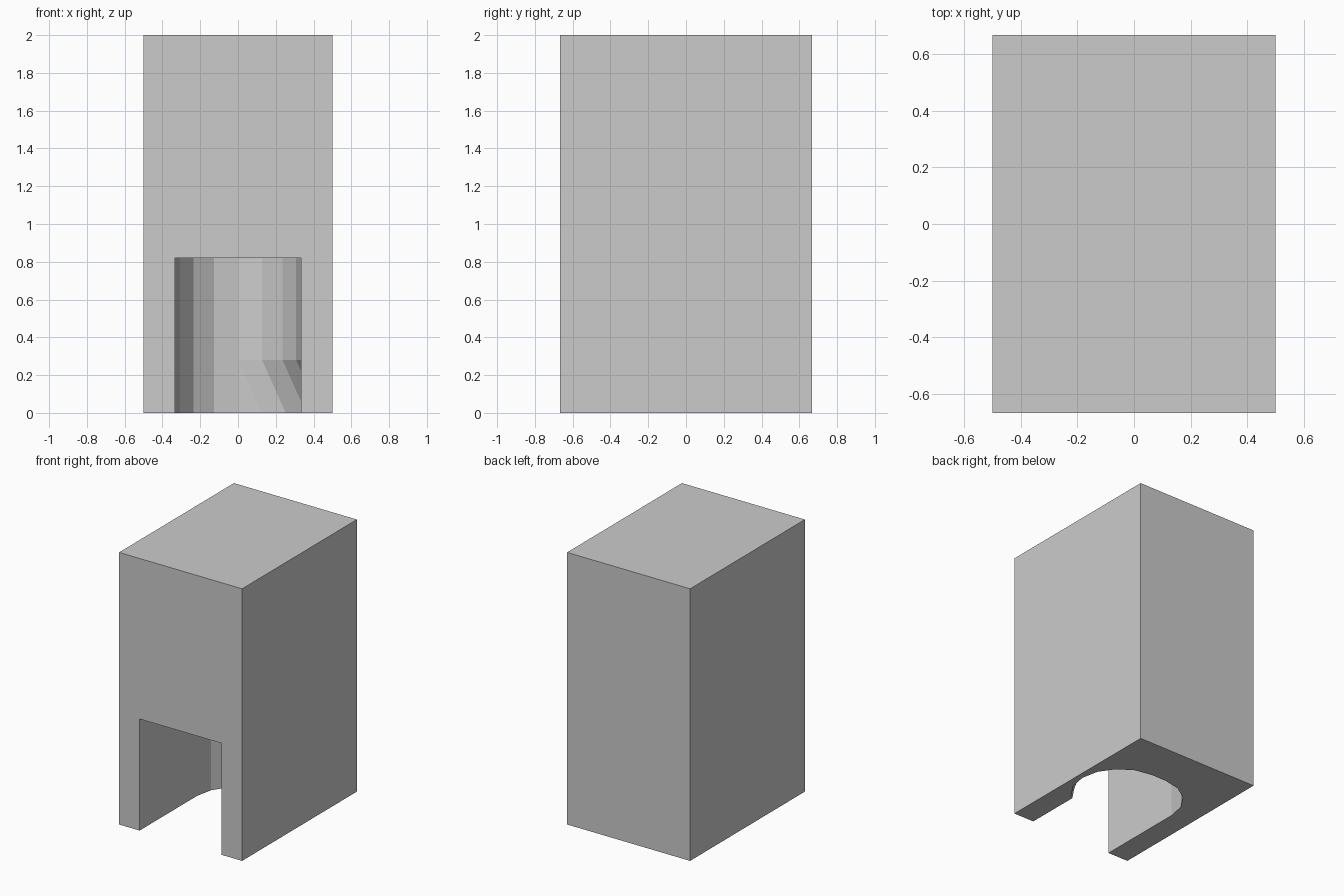
import bpy, bmesh, math

cube = bpy.data.objects.get("Cube")
if cube:
    bpy.data.objects.remove(cube, do_unlink=True)

W, D, H = 1.0, 1.333, 2.0      # block size
R = 1 / 3                      # slot radius
SLOT_TOP = 0.82
FLARE_TOP, FLARE_SHIFT = 0.28, 0.125
BELOW = -0.1                   # cutters reach under the block


def arc(start, end, step=22.5):
    n = round((end - start) / step)
    return [(R * math.cos(math.radians(start + i * step)),
             R * math.sin(math.radians(start + i * step))) for i in range(n + 1)]


def make_object(name, bm):
    bmesh.ops.recalc_face_normals(bm, faces=bm.faces)
    mesh = bpy.data.meshes.new(name)
    bm.to_mesh(mesh)
    bm.free()
    obj = bpy.data.objects.new(name, mesh)
    bpy.context.collection.objects.link(obj)
    return obj


def prism(name, outline, z0, z1):
    bm = bmesh.new()
    face = bm.faces.new([bm.verts.new((x, y, z0)) for x, y in outline])
    top = bmesh.ops.extrude_face_region(bm, geom=[face])["geom"]
    verts = [v for v in top if isinstance(v, bmesh.types.BMVert)]
    bmesh.ops.translate(bm, vec=(0, 0, z1 - z0), verts=verts)
    return make_object(name, bm)


# Main block
x, y = W / 2, D / 2
block = prism("block", [(-x, -y), (x, -y), (x, y), (-x, y)], 0, H)

# Round-ended slot, open to the front and below
slot = prism("slot_cutter", arc(0, 180) + [(-R, -1), (R, -1)], BELOW, SLOT_TOP)

# Flare at the foot of the slot, leaning towards +x
bm = bmesh.new()
lean = FLARE_SHIFT * (FLARE_TOP - BELOW) / FLARE_TOP
for px, py in arc(-90, 90):
    bm.verts.new((px, py, FLARE_TOP))
    bm.verts.new((px + lean, py, BELOW))
for side in (-R, R):
    bm.verts.new((0, side, BELOW))
bmesh.ops.convex_hull(bm, input=bm.verts)
bmesh.ops.dissolve_limit(bm, angle_limit=0.001, verts=bm.verts, edges=bm.edges)
flare = make_object("flare_cutter", bm)

# Cut the block
bpy.context.view_layer.objects.active = block
for cutter in (slot, flare):
    cutter.hide_render = True
    mod = block.modifiers.new(cutter.name, "BOOLEAN")
    mod.operation = "DIFFERENCE"
    mod.solver = "EXACT"
    mod.object = cutter
    bpy.ops.object.modifier_apply(modifier=mod.name)
    bpy.data.objects.remove(cutter, do_unlink=True)

# Plain grey, flat faces
grey = bpy.data.materials.new("light_grey")
grey.use_nodes = True
colour = (0.6, 0.6, 0.6, 1)
grey.diffuse_color = colour
grey.node_tree.nodes["Principled BSDF"].inputs["Base Color"].default_value = colour
block.data.materials.clear()
block.data.materials.append(grey)
for poly in block.data.polygons:
    poly.material_index = 0
    poly.use_smooth = False
